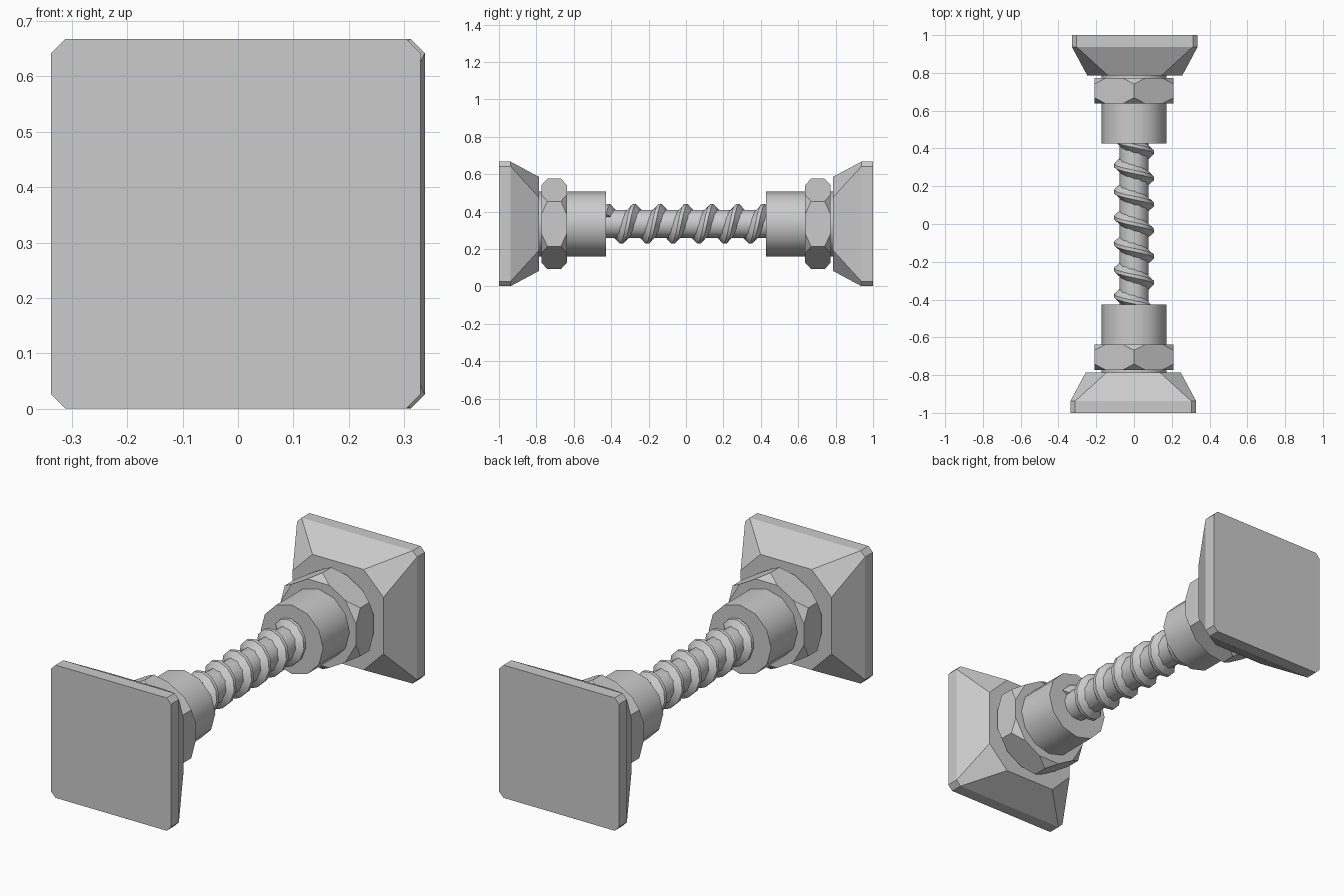
import bpy, bmesh, math
from mathutils import Vector

if "Cube" in bpy.data.objects:
    bpy.data.objects.remove(bpy.data.objects["Cube"])

ZC = 0.334      # height of the shared axis


def finish(name, bm, smooth=False):
    bmesh.ops.recalc_face_normals(bm, faces=bm.faces)
    me = bpy.data.meshes.new(name)
    bm.to_mesh(me)
    bm.free()
    ob = bpy.data.objects.new(name, me)
    bpy.context.collection.objects.link(ob)
    ob.location.z = ZC
    if smooth:
        bpy.ops.object.select_all(action='DESELECT')
        ob.select_set(True)
        bpy.context.view_layer.objects.active = ob
        bpy.ops.object.shade_smooth_by_angle(angle=math.radians(45))
    return ob


def ring(r, n, y):
    return [(r * math.cos(2 * math.pi * i / n), y, r * math.sin(2 * math.pi * i / n))
            for i in range(n)]


def cut_square(h, c, y):
    # square outline with its corners cut by c
    k = h - c
    return [p for a in (-1, 1) for b in (-1, 1)
            for p in ((a * h, y, b * k), (a * k, y, b * h))]


def hull(name, pts, smooth=False):
    bm = bmesh.new()
    for p in pts:
        bm.verts.new(p)
    bmesh.ops.convex_hull(bm, input=bm.verts)
    bmesh.ops.dissolve_limit(bm, angle_limit=math.radians(1), verts=bm.verts, edges=bm.edges)
    return finish(name, bm, smooth)


def hex_nut(r, y0, y1, cut, depth):
    # hexagon with a triangular chamfer at each corner
    pts = []
    corners = [Vector((r * math.sin(i * math.pi / 3), 0, r * math.cos(i * math.pi / 3)))
               for i in range(6)]
    for y, d in ((y0, depth), (y1, -depth)):
        for i, c in enumerate(corners):
            pts.append((c.x, y + d, c.z))
            for o in (corners[i - 1], corners[(i + 1) % 6]):
                p = c.lerp(o, cut / r)
                pts.append((p.x, y, p.z))
    return pts


# end assemblies, the rear one turned half way round
for side, turn in (("rear", 0), ("front", math.pi)):
    plate = hull(side + "_foot_plate",
                 cut_square(0.333, 0.025, 1.0) + cut_square(0.333, 0.025, 0.938)
                 + cut_square(0.252, 0.11, 0.787))
    plate.location.x = 0.004 if turn == 0 else -0.004
    nut = hull(side + "_hex_nut", hex_nut(0.242, 0.637, 0.773, 0.07, 0.032))
    collar = hull(side + "_collar", ring(0.173, 12, 0.427) + ring(0.173, 12, 0.79), True)
    for ob in (plate, nut, collar):
        ob.rotation_euler.z = turn

# screw core
hull("screw_core", ring(0.078, 10, -0.45) + ring(0.078, 10, 0.45), True)

# helical thread swept around the core
PITCH, SEG = 0.138, 12
profile = [(0.06, -0.048), (0.106, -0.009), (0.106, 0.009), (0.06, 0.048)]
bm = bmesh.new()
rows = []
half = int(0.44 / PITCH * SEG)
for i in range(-half, half + 1):
    a = math.pi / 2 + 2 * math.pi * i / SEG
    y = PITCH * i / SEG
    rows.append([bm.verts.new((r * math.cos(a), y + d, r * math.sin(a))) for r, d in profile])
for p, q in zip(rows, rows[1:]):
    for j in range(4):
        k = (j + 1) % 4
        bm.faces.new((p[j], p[k], q[k], q[j]))
bm.faces.new(rows[0])
bm.faces.new(rows[-1])
finish("screw_thread", bm, True)
